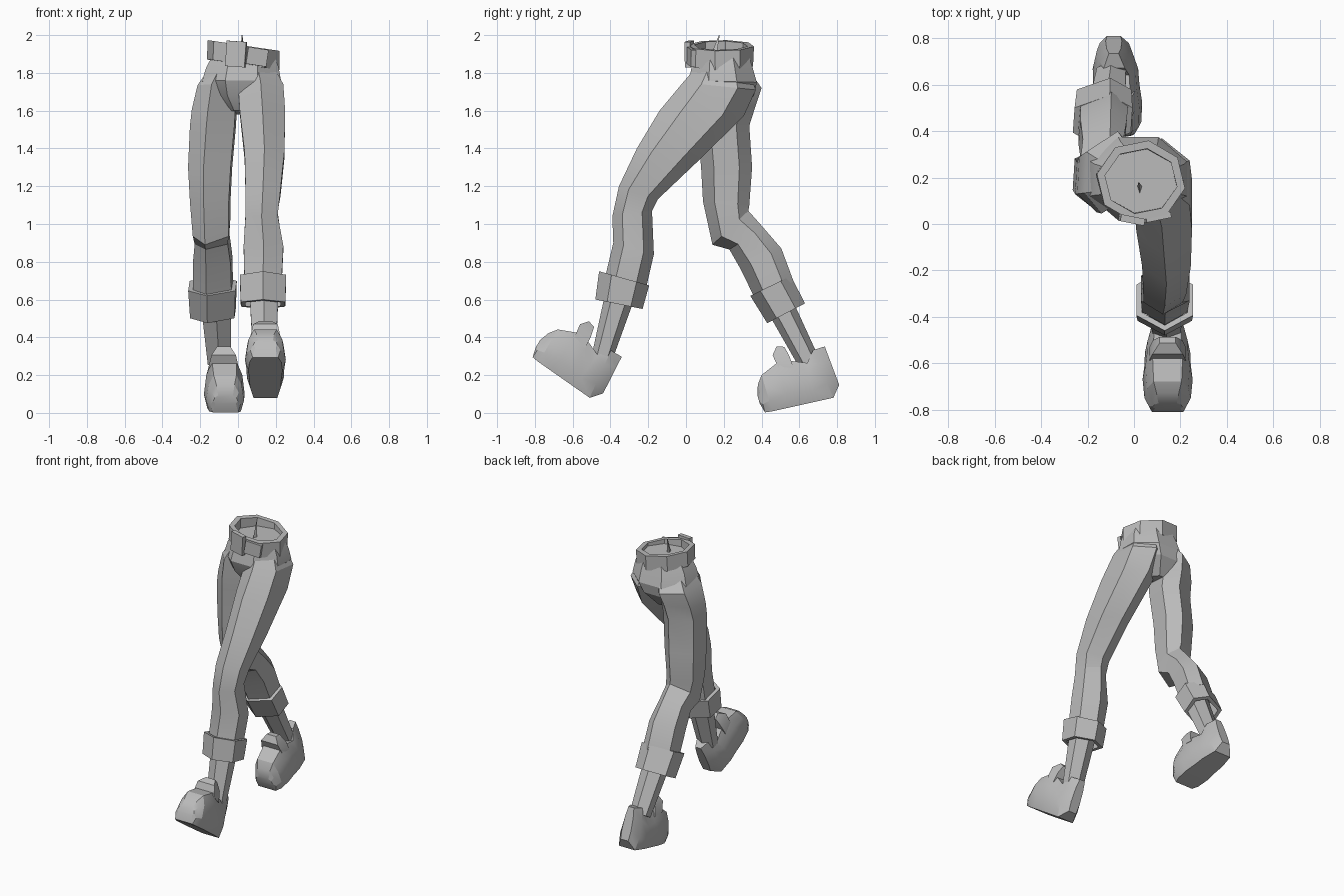
import bpy, bmesh
from math import sin, cos, radians

cube = bpy.data.objects.get("Cube")
if cube:
    bpy.data.objects.remove(cube)

grey = bpy.data.materials.new("plain_grey")
grey.use_nodes = True
colour = (0.5, 0.5, 0.5, 1)
grey.diffuse_color = colour
grey.node_tree.nodes["Principled BSDF"].inputs["Base Color"].default_value = colour


def finish(name, bm):
    """Turn a bmesh into a shaded, coloured object."""
    bmesh.ops.recalc_face_normals(bm, faces=bm.faces)
    mesh = bpy.data.meshes.new(name)
    bm.to_mesh(mesh)
    bm.free()
    mesh.materials.append(grey)
    obj = bpy.data.objects.new(name, mesh)
    bpy.context.collection.objects.link(obj)
    bpy.ops.object.select_all(action='DESELECT')
    obj.select_set(True)
    bpy.context.view_layer.objects.active = obj
    bpy.ops.object.shade_smooth_by_angle(angle=radians(22))
    return obj


def ring(section, sides, phase, power, taper, twist, tilt):
    """Cross-section spanning two (y, z) points and an x range."""
    y0, z0, y1, z1, x0, x1 = section
    angles = [radians(phase + 360 * i / sides) for i in range(sides)]
    wide = max(abs(cos(a)) for a in angles)
    deep = max(abs(sin(a)) for a in angles)
    points = []
    for a in angles:
        c, s = cos(a) / wide, sin(a) / deep
        c = abs(c) ** power * (1 if c > 0 else -1) * (1 - taper * max(s, 0))
        x = (x0 + x1) / 2 + c * (x1 - x0) / 2 + twist * s ** 3
        t = (s + 1) / 2
        z = z0 + (z1 - z0) * t + tilt * c * (x1 - x0) / 2
        points.append((x, y0 + (y1 - y0) * t, z))
    return points


def shrink(section, wall):
    """Draw a section in by the wall thickness."""
    y0, z0, y1, z1, x0, x1 = section
    k = wall / ((y1 - y0) ** 2 + (z1 - z0) ** 2) ** .5
    dy, dz = (y1 - y0) * k, (z1 - z0) * k
    return y0 + dy, z0 + dz, y1 - dy, z1 - dz, x0 + wall, x1 - wall


def loft(name, sections, sides=6, phase=30, power=1, taper=0, twist=0, tilt=0, wall=0):
    """Skin the sections; a wall thickness makes an open band."""
    bm = bmesh.new()
    if wall:
        sections = sections + [shrink(s, wall) for s in reversed(sections)]
    rings = [[bm.verts.new(p) for p in ring(s, sides, phase, power, taper, twist, tilt)]
             for s in sections]
    pairs = list(zip(rings, rings[1:]))
    if wall:
        pairs.append((rings[-1], rings[0]))
    else:
        bm.faces.new(rings[0])
        bm.faces.new(rings[-1])
    for low, high in pairs:
        for i in range(sides):
            j = (i + 1) % sides
            bm.faces.new((low[i], low[j], high[j], high[i]))
    return finish(name, bm)


def plate(name, location, size, turn, lean):
    bm = bmesh.new()
    bmesh.ops.create_cube(bm, size=1)
    bmesh.ops.scale(bm, vec=size, verts=bm.verts)
    obj = finish(name, bm)
    obj.location = location
    obj.rotation_euler = (0, lean, turn)


def shoe(side, heel, c, s, x, toe_out):
    """Shoe lofted from heel to toe, in a frame lying along its sole."""
    def place(part):
        out = []
        for u0, v0, u1, v1, half in part:
            mid = x + toe_out * u0
            ends = [w for u, v in ((u0, v0), (u1, v1))
                    for w in (heel[0] - c * u + s * v, heel[1] + s * u + c * v)]
            out.append((*ends, mid - half, mid + half))
        return out

    body = [(-.045, .06, -.015, .275, .035), (0, 0, .05, .27, .075),
            (.1, 0, .095, .21, .098), (.17, 0, .165, .235, .1),
            (.25, 0, .24, .25, .108), (.33, 0, .345, .2, .1),
            (.37, .003, .375, .155, .08), (.387, .055, .39, .1, .065)]
    tongue = [(.17, .2, .25, .22, .08), (.18, .27, .265, .29, .065),
              (.195, .32, .235, .33, .035)]
    loft(side + "_shoe", place(body), 8, 22.5, power=.2, taper=.28)
    loft(side + "_shoe_tongue", place(tongue), 4, 45)


# Trouser legs: front y, z, back y, z, then x range of each section
loft("left_trouser_leg", [
    (.07, 1.85, .31, 1.85, .02, .18),
    (-.015, 1.75, .37, 1.71, .0, .24),
    (-.14, 1.60, .305, 1.57, .01, .25),
    (-.26, 1.40, .05, 1.32, .035, .245),
    (-.355, 1.2, -.15, 1.13, .04, .225),
    (-.39, 1.04, -.18, 1.07, .04, .21),
    (-.385, .9, -.17, .84, .03, .24),
    (-.435, .69, -.215, .645, .035, .23)])
loft("right_trouser_leg", [
    (.09, 1.87, .31, 1.85, -.12, .04),
    (.045, 1.74, .4, 1.72, -.21, .0),
    (.05, 1.6, .37, 1.63, -.24, -.01),
    (.06, 1.52, .335, 1.52, -.25, -.015),
    (.08, 1.30, .35, 1.3, -.26, -.035),
    (.09, 1.12, .335, 1.1, -.25, -.045),
    (.14, .89, .33, 1.07, -.235, -.045),
    (.23, .865, .41, .98, -.225, -.05),
    (.29, .76, .505, .87, -.235, -.035),
    (.37, .595, .57, .695, -.235, -.03)], twist=.035)

# Seat joining both legs at the waist
loft("trouser_seat", [
    (.045, 1.9, .33, 1.9, -.13, .19),
    (.03, 1.83, .352, 1.83, -.168, .215),
    (.015, 1.76, .375, 1.75, -.19, .228),
    (.045, 1.68, .36, 1.68, -.15, .17),
    (.1, 1.6, .28, 1.58, -.05, .05)], 8, 22.5)

# Rolled cuffs
loft("left_cuff", [(-.48, .60, -.23, .55, .015, .25),
                   (-.46, .75, -.195, .675, .01, .255)], wall=.025)
loft("right_cuff", [(.43, .475, .63, .58, -.25, -.015),
                    (.34, .62, .555, .725, -.26, -.01)], wall=.025, twist=.03)

# Ankles
loft("left_ankle", [(-.42, .67, -.26, .64, .06, .215),
                    (-.50, .30, -.39, .28, .08, .2)])
loft("right_ankle", [(.40, .59, .54, .65, -.2, -.04),
                     (.60, .24, .70, .30, -.16, -.035)])

# Shoes
shoe("left", (-.51, .08), .82, .573, .145, 0)
shoe("right", (.78, .08), .976, -.217, -.085, .05)

# Belt, buckle and loose end
loft("belt", [(.015, 1.845, .355, 1.84, -.165, .22),
              (.01, 1.945, .36, 1.945, -.16, .22)],
     8, 35, tilt=-.15, wall=.035)
plate("belt_buckle", (-.01, .018, 1.9), (.105, .03, .135), -.2, .07)
plate("belt_end", (.1, .028, 1.885), (.11, .025, .09), .2, .15)

# Small fold of cloth standing inside the waist
loft("waist_fold", [(.13, 1.89, .17, 1.89, .015, .035),
                    (.174, 2.0, .18, 2.0, .018, .024)], 3)
